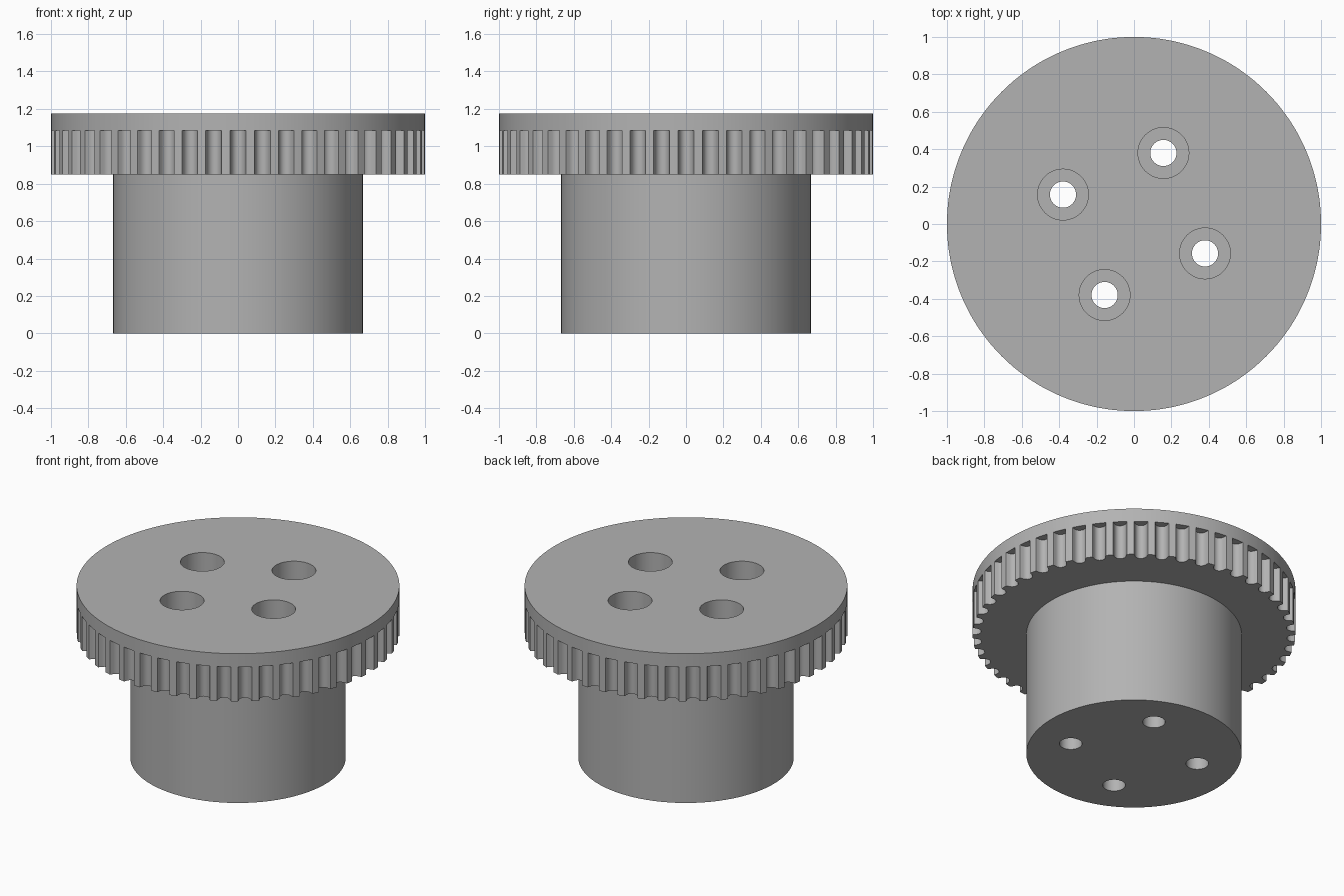
import bpy, bmesh, math
from mathutils import Matrix

if "Cube" in bpy.data.objects:
    bpy.data.objects.remove(bpy.data.objects["Cube"])

TEETH = 48
HUB_R, RIM_R = 0.667, 1.0
Z_HUB, Z_TEETH, Z_TOP = 0.85, 1.085, 1.176
HOLE_R, BORE_R, HOLE_CIRCLE = 0.07, 0.136, 0.411
BORE_FLOOR = 0.45

# Half of one round-bottomed belt groove: (half width, depth)
HALF = [(0.043, 0), (0.0395, 0.009), (0.0365, 0.023), (0.030, 0.036),
        (0.021, 0.0445), (0.011, 0.0495), (0, 0.051)]

grey = bpy.data.materials.new("grey")
grey.diffuse_color = (0.45, 0.45, 0.45, 1)
grey.use_nodes = True
grey.node_tree.nodes["Principled BSDF"].inputs["Base Color"].default_value = grey.diffuse_color


def stack(bm, rings):
    """Skin a pile of equal-count point rings into a closed solid."""
    loops = [[bm.verts.new(p) for p in ring] for ring in rings]
    n = len(loops[0])
    for a, b in zip(loops, loops[1:]):
        for i in range(n):
            j = (i + 1) % n
            bm.faces.new((a[i], a[j], b[j], b[i]))
    bm.faces.new(loops[0][::-1])
    bm.faces.new(loops[-1])


def make_object(name, bm):
    bmesh.ops.remove_doubles(bm, verts=bm.verts, dist=1e-5)
    bmesh.ops.recalc_face_normals(bm, faces=bm.faces)
    mesh = bpy.data.meshes.new(name)
    bm.to_mesh(mesh)
    bm.free()
    mesh.materials.append(grey)
    obj = bpy.data.objects.new(name, mesh)
    bpy.context.collection.objects.link(obj)
    return obj


# Tooth outline in polar form, one groove repeated round the wheel
base = math.sqrt(RIM_R ** 2 - HALF[0][0] ** 2)
groove = [(w, base - d) for w, d in HALF]
groove += [(-w, y) for w, y in reversed(groove[:-1])]
outline = []
for k in range(TEETH):
    mid = k * math.tau / TEETH
    for w, y in groove:
        outline.append((mid + math.atan2(-w, y), math.hypot(w, y)))
    outline.append((mid + math.pi / TEETH, RIM_R))


def ring(z, radius=None):
    return [((radius or r) * math.cos(a), (radius or r) * math.sin(a), z)
            for a, r in outline]


# Pulley: hub, toothed band and plain flange as one solid
bm = bmesh.new()
stack(bm, [ring(0, HUB_R), ring(Z_HUB, HUB_R), ring(Z_HUB), ring(Z_TEETH),
           ring(Z_TEETH, RIM_R), ring(Z_TOP, RIM_R)])
pulley = make_object("pulley", bm)

# Four counterbored screw holes
bm = bmesh.new()
for k in range(4):
    a = math.radians(67.5 + 90 * k)
    cx, cy = HOLE_CIRCLE * math.cos(a), HOLE_CIRCLE * math.sin(a)

    def circle(r, z):
        return [(cx + r * math.cos(i * math.tau / 48),
                 cy + r * math.sin(i * math.tau / 48), z) for i in range(48)]

    stack(bm, [circle(HOLE_R, -0.1), circle(HOLE_R, BORE_FLOOR),
               circle(BORE_R, BORE_FLOOR), circle(BORE_R, Z_TOP + 0.1)])
cutter = make_object("hole_cutter", bm)
cutter.hide_render = True

cut = pulley.modifiers.new("screw_holes", 'BOOLEAN')
cut.operation = 'DIFFERENCE'
cut.solver = 'EXACT'
cut.object = cutter
bpy.context.view_layer.objects.active = pulley
pulley.select_set(True)
bpy.ops.object.modifier_apply(modifier=cut.name)
bpy.data.objects.remove(cutter)
bpy.ops.object.shade_smooth_by_angle(angle=math.radians(35))
